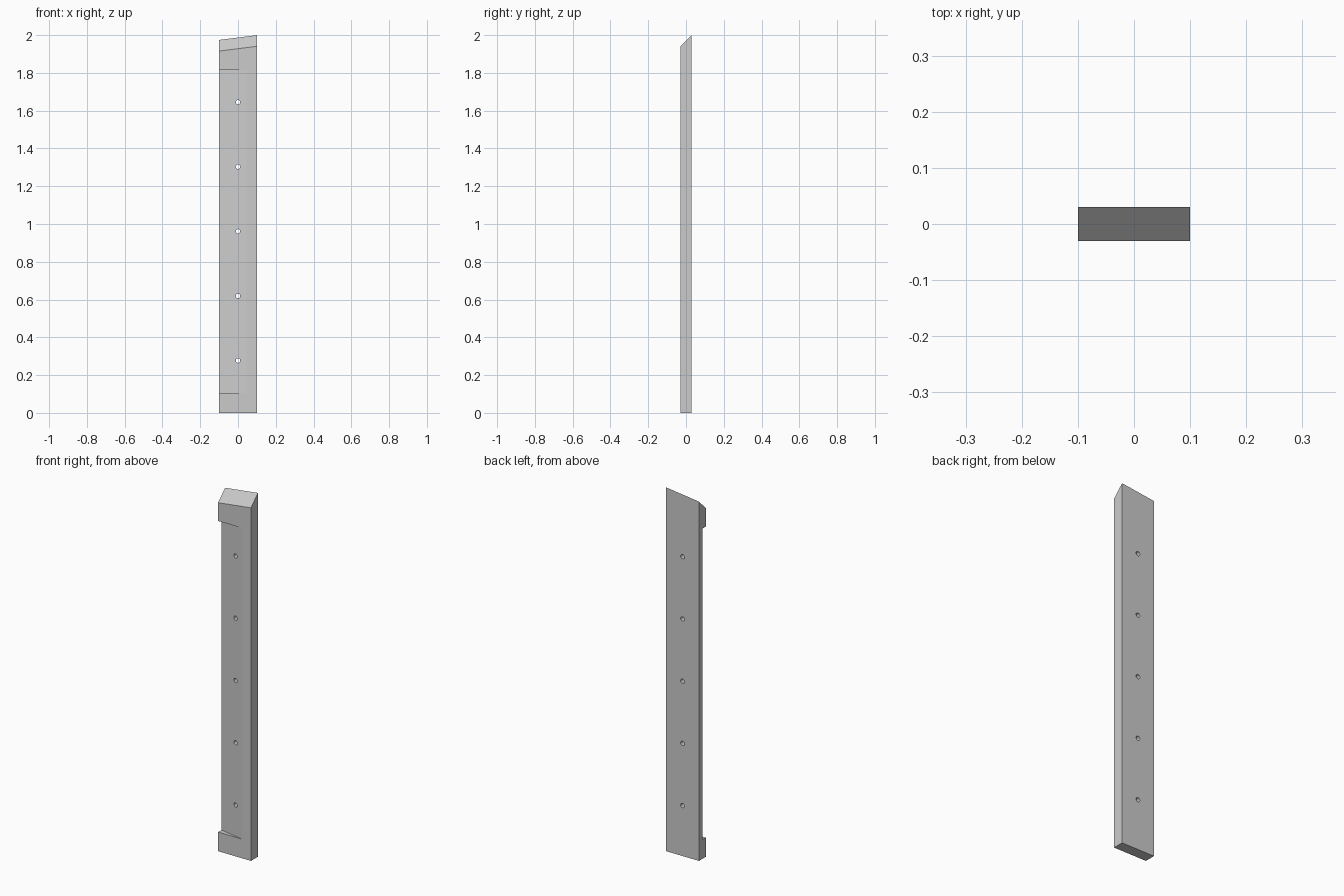
import bpy, bmesh, math
from mathutils import Matrix

if "Cube" in bpy.data.objects:
    bpy.data.objects.remove(bpy.data.objects["Cube"])

W, D = 0.1, 0.03          # half width, half thickness


def make_object(name, bm):
    bmesh.ops.recalc_face_normals(bm, faces=bm.faces)
    mesh = bpy.data.meshes.new(name)
    bm.to_mesh(mesh)
    bm.free()
    obj = bpy.data.objects.new(name, mesh)
    bpy.context.collection.objects.link(obj)
    return obj


def prism(name, profile, z0, z1):
    """Extrude an xy profile from z0 to z1."""
    bm = bmesh.new()
    face = bm.faces.new([bm.verts.new((x, y, z0)) for x, y in profile])
    top = bmesh.ops.extrude_face_region(bm, geom=[face])["geom"]
    for v in top:
        if isinstance(v, bmesh.types.BMVert):
            v.co.z = z1
    return make_object(name, bm)


def cut(target, cutter):
    cutter.hide_render = True
    mod = target.modifiers.new("cut", 'BOOLEAN')
    mod.operation = 'DIFFERENCE'
    mod.solver = 'EXACT'
    mod.object = cutter
    bpy.context.view_layer.objects.active = target
    bpy.ops.object.modifier_apply(modifier=mod.name)
    bpy.data.objects.remove(cutter, do_unlink=True)


# Plank with a top bevelled forward and slightly to the left
plank = prism("plank", [(-W, -D), (W, -D), (W, D), (-W, D)], 0, 2)
for v in plank.data.vertices:
    if v.co.z > 1:
        v.co.z = 1.9575 + 0.125 * v.co.x + 0.0295 * v.co.y / D

# Tapered recess on the front left, stopping short of both ends
slope = 0.03 / 0.145
x0, x1 = -W - 0.02, 0.045 + 0.02
recess = prism("recess_cutter",
               [(x0, -D + slope * (0.045 - x0)), (x0, -D - 0.02),
                (x1, -D - 0.02), (x1, -D + slope * (0.045 - x1))],
               0.105, 1.815)
cut(plank, recess)

# Row of through bolt holes
bm = bmesh.new()
for i in range(5):
    bmesh.ops.create_cone(
        bm, cap_ends=True, segments=12, radius1=0.012, radius2=0.012, depth=0.2,
        matrix=Matrix.Translation((0, 0, 0.277 + i * 0.342)) @ Matrix.Rotation(math.pi / 2, 4, 'X'))
cut(plank, make_object("hole_cutter", bm))
